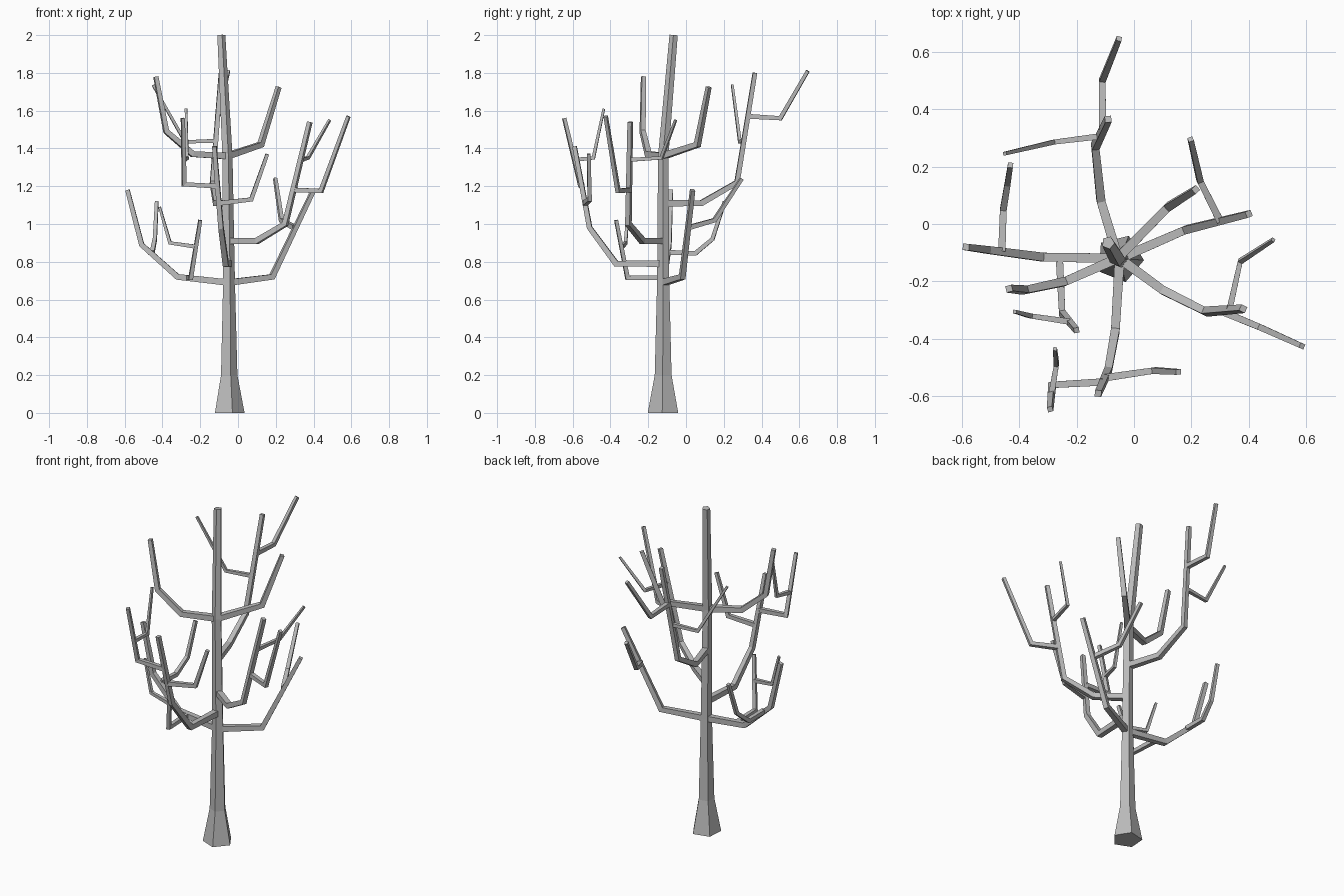
import bpy, bmesh, math
from mathutils import Vector

cube = bpy.data.objects.get("Cube")
if cube:
    bpy.data.objects.remove(cube, do_unlink=True)

bark = bpy.data.materials.new("grey_bark")
bark.use_nodes = True
colour = (0.5, 0.5, 0.5, 1)
bark.diffuse_color = colour
bark.node_tree.nodes["Principled BSDF"].inputs["Base Color"].default_value = colour


def limb(name, path, radii, sides=4, turn=45):
    """Sweep a tapering polygon along a path with mitred bends."""
    pts = [Vector(p) for p in path]
    dirs = [(b - a).normalized() for a, b in zip(pts, pts[1:])]
    d = dirs[0]
    # Vertical limbs start from world x, spreading limbs from the horizontal
    side = Vector((1, 0, 0)) if abs(d.z) > 0.95 else d.cross(Vector((0, 0, 1)))
    side = (side - d * side.dot(d)).normalized()
    up = d.cross(side)
    angles = [math.radians(turn + i * 360 / sides) for i in range(sides)]
    offs = [side * math.cos(a) + up * math.sin(a) for a in angles]
    bm = bmesh.new()
    rings = []
    for i, p in enumerate(pts):
        before = dirs[max(i - 1, 0)]
        after = dirs[min(i, len(dirs) - 1)]
        n = (before + after).normalized()
        mitred = [o - before * (o.dot(n) / before.dot(n)) for o in offs]
        rings.append([bm.verts.new(p + m * radii[i]) for m in mitred])
        offs = [m - after * m.dot(after) for m in mitred]
    for low, high in zip(rings, rings[1:]):
        for j in range(sides):
            k = (j + 1) % sides
            bm.faces.new((low[j], low[k], high[k], high[j]))
    bm.faces.new(rings[0][::-1])
    bm.faces.new(rings[-1])
    bmesh.ops.recalc_face_normals(bm, faces=bm.faces)
    mesh = bpy.data.meshes.new(name)
    bm.to_mesh(mesh)
    bm.free()
    mesh.materials.append(bark)
    bpy.context.collection.objects.link(bpy.data.objects.new(name, mesh))


def taper(name, path, start, end):
    last = len(path) - 1
    limb(name, path, [start + (end - start) * i / last for i in range(last + 1)])


# Trunk: five-sided with a flared foot and a leaning top
limb("trunk",
     [(-.05, -.12, 0), (-.05, -.12, .2), (-.05, -.12, .69), (-.058, -.12, 1.36), (-.09, -.065, 2)],
     [.085, .047, .034, .029, .023], sides=5, turn=-4)

# Main boughs growing from the trunk
boughs = {
    "right_bough": [(-.05, -.12, .69), (-.32, -.115, .72), (-.51, -.09, .89), (-.585, -.08, 1.18)],
    "left_bough": [(-.05, -.12, .69), (.18, -.02, .72), (.40, .035, 1.18)],
    "front_bough": [(-.05, -.12, .79), (-.065, -.37, .79), (-.09, -.51, .98), (-.125, -.59, 1.41)],
    "front_left_bough": [(-.05, -.12, .91), (.10, -.23, .91), (.25, -.305, 1), (.38, -.295, 1.54)],
    "back_bough": [(-.055, -.12, 1.11), (-.115, .08, 1.11), (-.135, .27, 1.22), (-.09, .365, 1.8)],
    "upper_left_bough": [(-.058, -.12, 1.36), (.12, .06, 1.42), (.215, .12, 1.725)],
    "upper_right_bough": [(-.058, -.12, 1.36), (-.24, -.2, 1.37), (-.38, -.23, 1.49), (-.435, -.225, 1.78)],
}
for name, path in boughs.items():
    taper(name, path, .024, .016)

# Side branches growing from the boughs
branches = {
    "right_back_branch": [(-.46, -.095, .85), (-.455, .05, .845), (-.44, .14, .92), (-.43, .205, 1.12)],
    "right_front_branch": [(-.26, -.115, .715), (-.25, -.31, .715), (-.2, -.37, 1.02)],
    "left_back_branch": [(.30, .01, .98), (.23, .15, 1.02), (.197, .295, 1.24)],
    "front_left_branch": [(-.1, -.535, 1.11), (.07, -.51, 1.13), (.155, -.515, 1.37)],
    "front_right_branch": [(-.11, -.55, 1.2), (-.285, -.56, 1.21), (-.292, -.645, 1.56)],
    "outer_left_branch": [(.295, -.3, 1.18), (.44, -.36, 1.175), (.585, -.425, 1.57)],
    "back_branch": [(-.11, .33, 1.57), (-.11, .5, 1.56), (-.052, .645, 1.81)],
}
for name, path in branches.items():
    taper(name, path, .018, .013)

# Thin twigs
twigs = {
    "right_front_twig": [(-.225, -.34, .88), (-.36, -.32, .9), (-.415, -.305, 1.09)],
    "front_right_twig": [(-.287, -.59, 1.34), (-.27, -.49, 1.35), (-.275, -.435, 1.61)],
    "front_left_twig": [(.332, -.3, 1.34), (.37, -.13, 1.35), (.485, -.055, 1.55)],
    "back_right_twig": [(-.12, .305, 1.44), (-.28, .285, 1.435), (-.45, .245, 1.735)],
}
for name, path in twigs.items():
    taper(name, path, .015, .009)
